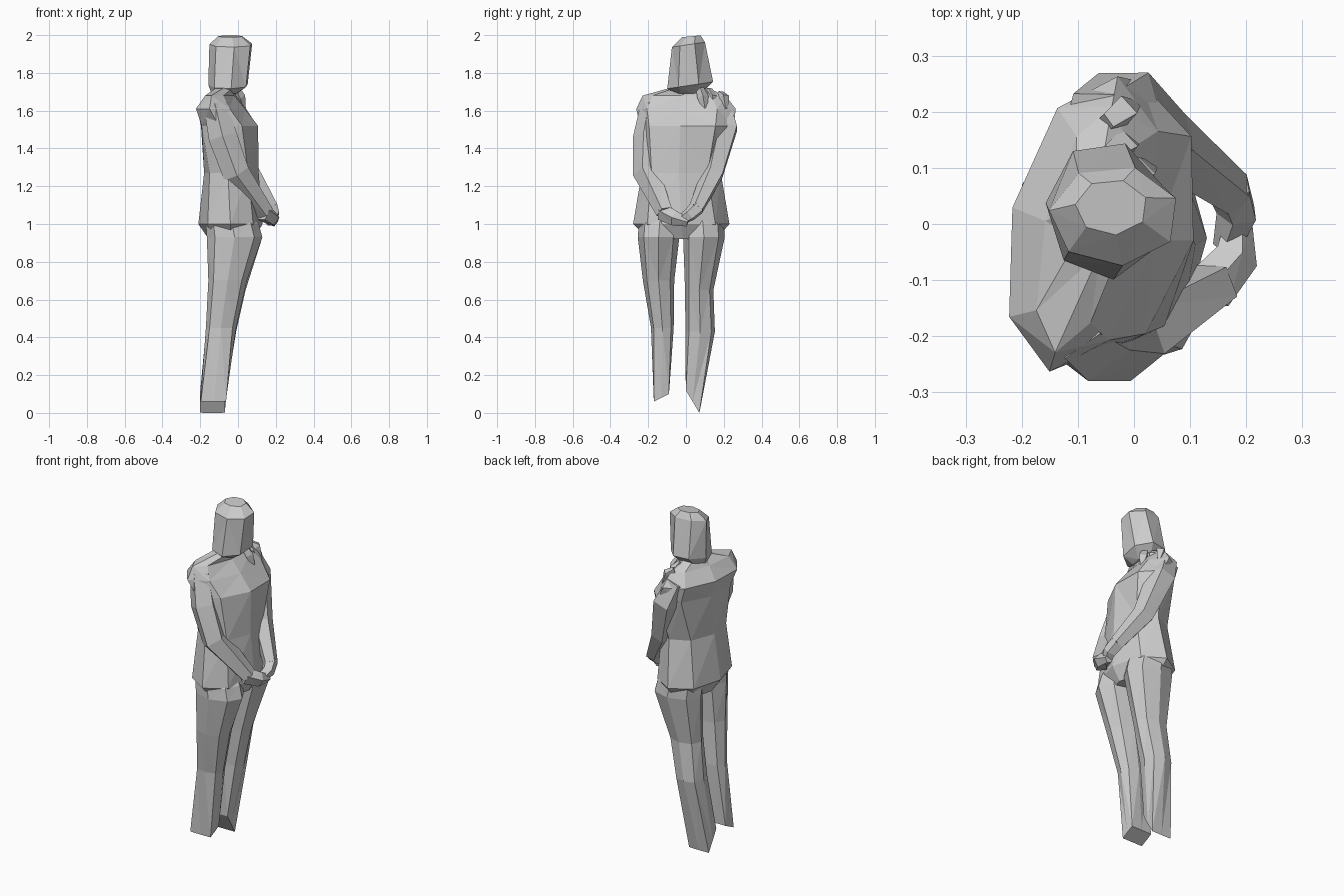
import bpy, bmesh, math
from mathutils import Vector


def finish(name, rings):
    """Skin a list of equal-length point rings into one flat-shaded closed object."""
    bm = bmesh.new()
    loops = [[bm.verts.new(p) for p in ring] for ring in rings]
    n = len(loops[0])
    for a, b in zip(loops, loops[1:]):
        for i in range(n):
            j = (i + 1) % n
            bm.faces.new((a[i], a[j], b[j], b[i]))
    bm.faces.new(loops[0][::-1])
    bm.faces.new(loops[-1])
    bmesh.ops.triangulate(bm, faces=bm.faces[:])
    bmesh.ops.recalc_face_normals(bm, faces=bm.faces[:])
    me = bpy.data.meshes.new(name)
    bm.to_mesh(me)
    bm.free()
    ob = bpy.data.objects.new(name, me)
    bpy.context.collection.objects.link(ob)
    return ob


def power(t, e):
    return 0.0 if abs(t) < 1e-6 else math.copysign(abs(t) ** e, t)


def stack(name, sections, n, phase=0.0):
    """Horizontal sections: z, centre x, y, half x, y, turn, slope along y, roundness (0 = box)."""
    ang = [math.radians(phase) + math.tau * i / n for i in range(n)]
    rings = []
    for z, cx, cy, rx, ry, turn, slope, e in sections:
        c, s = math.cos(math.radians(turn)), math.sin(math.radians(turn))
        ring = []
        for a in ang:
            u, v = rx * power(math.cos(a), e), ry * power(math.sin(a), e)
            x, y = c * u - s * v, s * u + c * v
            ring.append((cx + x, cy + y, z + slope * y))
        rings.append(ring)
    return finish(name, rings)


def limb(name, path, radii, n=5):
    """Tapered tube along a short path."""
    pts = [Vector(p) for p in path]
    rings = []
    for i, p in enumerate(pts):
        d = (pts[min(i + 1, len(pts) - 1)] - pts[max(i - 1, 0)]).normalized()
        u = d.cross(Vector((1, 0, 0.3))).normalized()
        v = d.cross(u)
        rings.append([p + radii[i] * (u * math.cos(math.tau * k / n) + v * math.sin(math.tau * k / n))
                      for k in range(n)])
    return finish(name, rings)


# Torso, facing +x with the shoulders slightly turned
stack("torso", [
    (0.92, -0.035, -0.02, 0.12, 0.18, 0, 0, 1),
    (1.00, -0.04, -0.025, 0.17, 0.255, 0, 0, 1),
    (1.27, -0.035, -0.025, 0.145, 0.21, -5, 0, 1),
    (1.52, -0.045, 0.005, 0.155, 0.255, -13, 0, 1),
    (1.61, -0.09, 0.0, 0.13, 0.27, -13, 0, 1),
    (1.68, -0.09, -0.01, 0.07, 0.225, -13, 0, 1),
    (1.73, -0.06, 0.02, 0.06, 0.07, 0, 0, 1)], 8)

# Head with bobbed hair
stack("head", [
    (1.69, -0.07, 0.01, 0.07, 0.07, 0, 0, 1),
    (1.735, -0.05, 0.025, 0.108, 0.125, 0, 0.15, 1),
    (1.95, -0.035, 0.015, 0.117, 0.09, 0, 0.15, 1),
    (1.994, -0.04, 0.03, 0.065, 0.05, 0, 0.1, 1)], 7, 20)

# Legs: boxy at the hem, rounded at the thigh, tucked into the hips
stack("right_leg", [
    (0.08, -0.13, -0.13, 0.068, 0.04, 0, 0.5, 0.05),
    (0.45, -0.09, -0.125, 0.08, 0.06, 0, 0, 0.8),
    (0.70, -0.055, -0.145, 0.102, 0.083, 0, 0, 0.9),
    (0.93, -0.018, -0.145, 0.147, 0.11, 0, 0, 1),
    (1.00, -0.03, -0.14, 0.14, 0.11, 0, 0, 1),
    (1.09, -0.03, -0.12, 0.09, 0.07, 0, 0, 1)], 8)
stack("left_leg", [
    (0.06, -0.135, 0.035, 0.066, 0.036, 0, -1.67, 0.05),
    (0.43, -0.09, 0.075, 0.08, 0.078, 0, 0, 0.8),
    (0.65, -0.055, 0.07, 0.095, 0.075, 0, 0, 0.9),
    (0.93, -0.018, 0.095, 0.147, 0.11, 0, 0, 1),
    (1.00, -0.03, 0.09, 0.14, 0.11, 0, 0, 1),
    (1.09, -0.03, 0.08, 0.09, 0.07, 0, 0, 1)], 8)

# Arms, meeting in front of the belly
limb("right_arm", [(-0.12, -0.175, 1.63), (-0.08, -0.20, 1.46), (-0.01, -0.205, 1.27),
                   (0.145, -0.11, 1.06)], [0.065, 0.08, 0.076, 0.048])
limb("left_arm", [(-0.07, 0.18, 1.63), (-0.02, 0.205, 1.51), (0.055, 0.145, 1.27),
                  (0.175, 0.055, 1.08)], [0.065, 0.08, 0.062, 0.042])

# Clasped hands
limb("right_hand", [(0.13, -0.12, 1.06), (0.18, -0.06, 1.03), (0.185, 0.01, 1.01)],
     [0.048, 0.042, 0.025])
limb("left_hand", [(0.17, 0.065, 1.09), (0.185, 0.02, 1.05), (0.165, -0.04, 1.01)],
     [0.042, 0.038, 0.025])

# Loose hair tufts over the left shoulder
for i, (x, y) in enumerate([(0.0, 0.09), (-0.03, 0.14), (-0.03, 0.20)]):
    limb(f"hair_tuft_{i + 1}", [(x - 0.02, y - 0.02, 1.73 - 0.02 * i), (x + 0.01, y, 1.67), (x + 0.03, y + 0.01, 1.61)],
         [0.02, 0.03, 0.012], 4)
